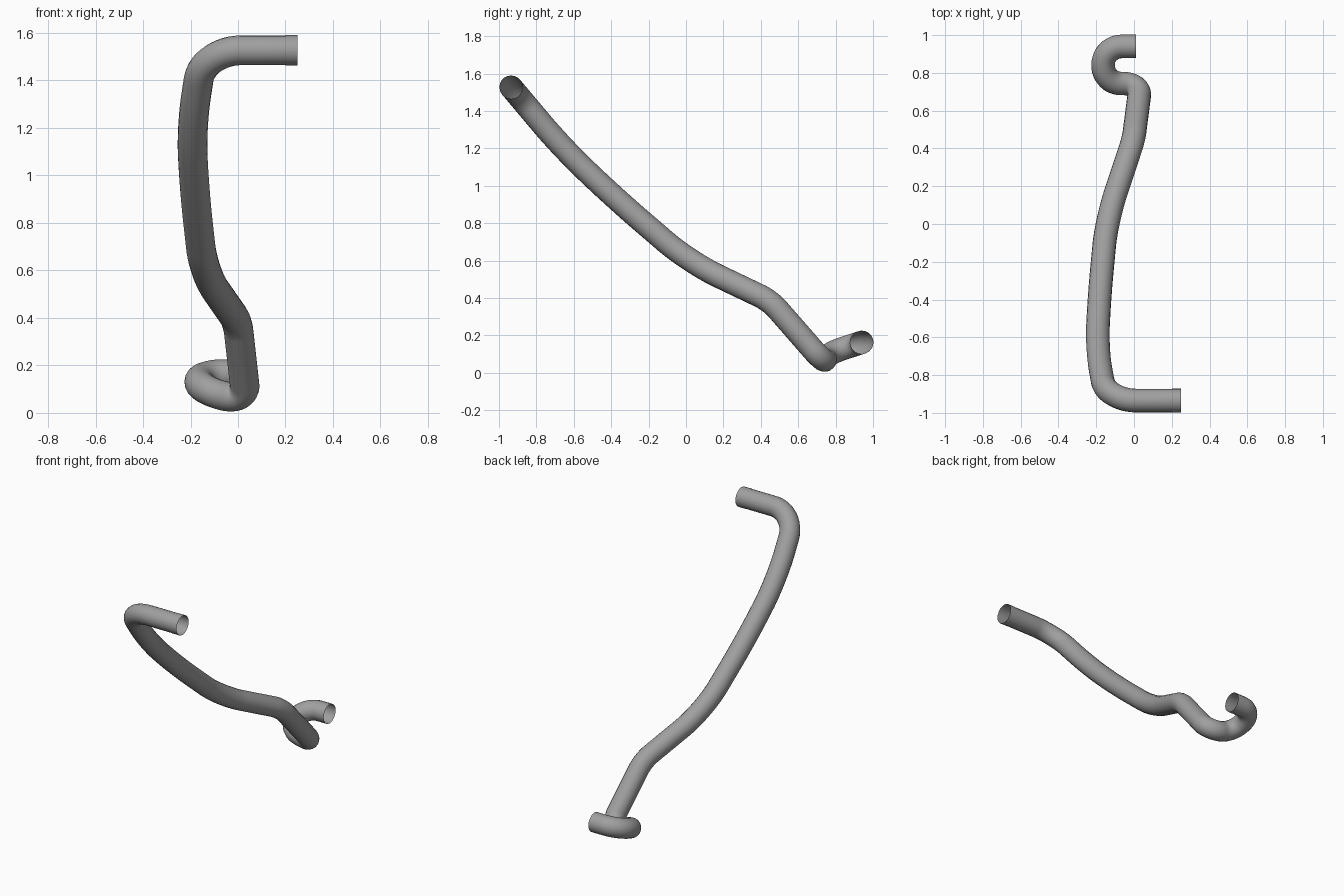
import bpy
from mathutils import Vector

if "Cube" in bpy.data.objects:
    bpy.data.objects.remove(bpy.data.objects["Cube"])

RADIUS = 0.0625

# one rubber colour
rubber = bpy.data.materials.new("grey_rubber")
rubber.diffuse_color = (0.35, 0.35, 0.35, 1)
rubber.use_nodes = True
rubber.node_tree.nodes["Principled BSDF"].inputs["Base Color"].default_value = rubber.diffuse_color

# hose centreline: corner position and how far back its bend starts
route = [
    ((0.25, -0.935, 1.527), 0),
    ((-0.147, -0.935, 1.527), 0.16),
    ((-0.197, -0.66, 1.20), 0.17),
    ((-0.182, -0.37, 0.925), 0.16),
    ((-0.145, 0.02, 0.59), 0.17),
    ((-0.002, 0.45, 0.385), 0.06),
    ((0.036, 0.745, 0.047), 0.10),
    ((-0.163, 0.743, 0.098), 0.098),
    ((-0.163, 0.94, 0.163), 0.098),
    ((0.01, 0.94, 0.163), 0),
]


def rounded_path(route, steps=12):
    pts = [Vector(p) for p, _ in route]
    out = [pts[0]]
    for i in range(1, len(pts) - 1):
        p, d = pts[i], route[i][1]
        a = p + (pts[i - 1] - p).normalized() * d
        b = p + (pts[i + 1] - p).normalized() * d
        h1, h2 = a.lerp(p, 0.55), b.lerp(p, 0.55)
        for s in range(steps + 1):
            t = s / steps
            u = 1 - t
            out.append(a * u**3 + h1 * (3 * u * u * t) + h2 * (3 * u * t * t) + b * t**3)
    out.append(pts[-1])
    return out


def tube(name, path, radius):
    curve = bpy.data.curves.new(name, 'CURVE')
    curve.dimensions = '3D'
    curve.bevel_depth = radius
    curve.bevel_resolution = 8
    curve.use_fill_caps = False
    spline = curve.splines.new('POLY')
    spline.points.add(len(path) - 1)
    for sp, p in zip(spline.points, path):
        sp.co = (*p, 1)
    curve.materials.append(rubber)
    obj = bpy.data.objects.new(name, curve)
    bpy.context.collection.objects.link(obj)
    bpy.ops.object.select_all(action='DESELECT')
    obj.select_set(True)
    bpy.context.view_layer.objects.active = obj
    bpy.ops.object.convert(target='MESH')
    bpy.ops.object.shade_smooth_by_angle()


# open-ended bent hose
tube("hose", rounded_path(route), RADIUS)
# thin end sleeve at the upper mouth
tube("upper_sleeve", [Vector((0.20, -0.935, 1.527)), Vector((0.25, -0.935, 1.527))], RADIUS + 0.001)
